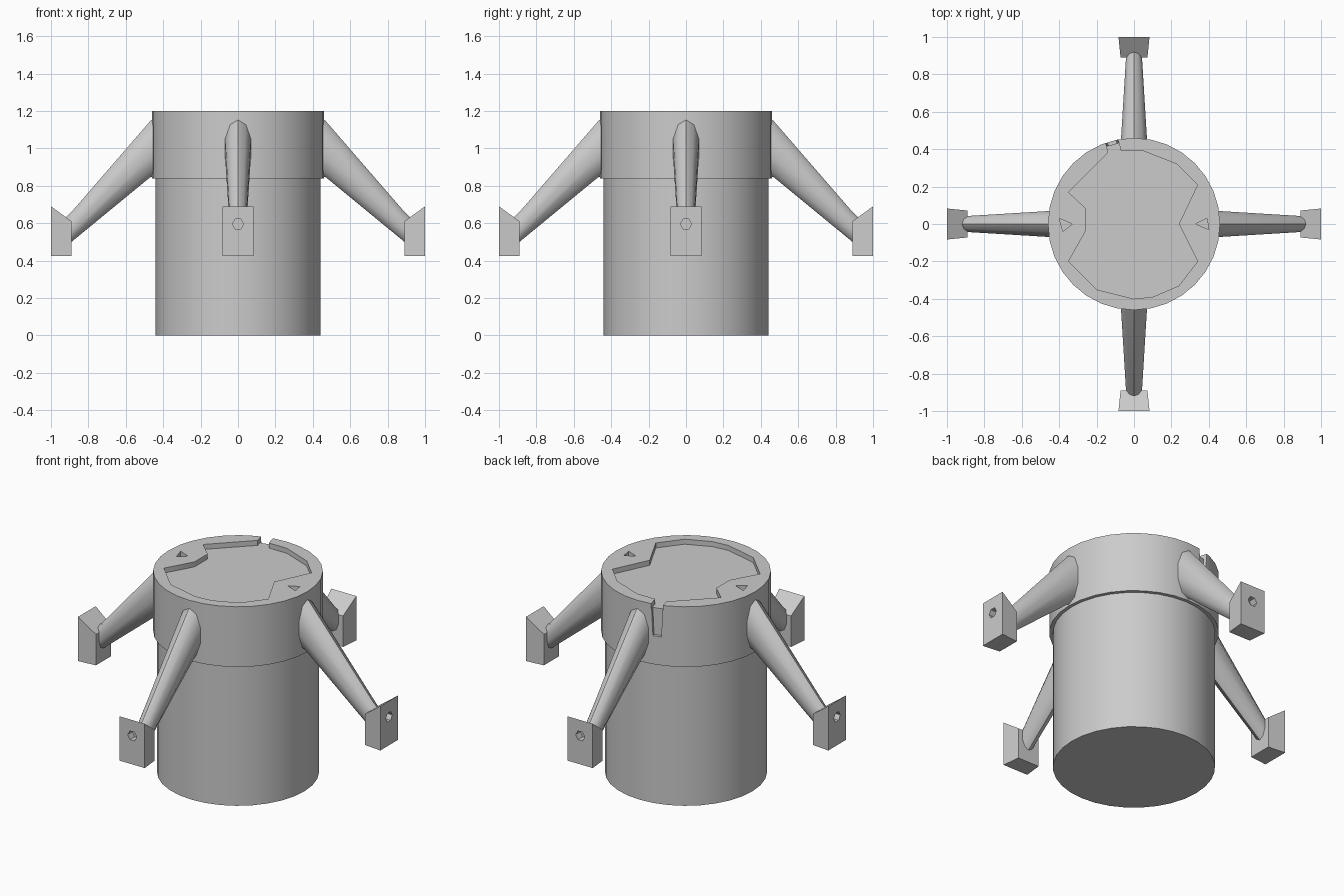
import bpy, bmesh
from math import sin, cos, pi, radians
from mathutils import Matrix, Vector

cube = bpy.data.objects.get("Cube")
if cube:
    bpy.data.objects.remove(cube, do_unlink=True)

GREY = (0.6, 0.6, 0.6, 1)
grey = bpy.data.materials.new("plain grey")
grey.use_nodes = True
grey.diffuse_color = GREY
grey.node_tree.nodes["Principled BSDF"].inputs["Base Color"].default_value = GREY


def loft(name, rings):
    """Join matching rings of points into a closed solid."""
    bm = bmesh.new()
    loops = [[bm.verts.new(p) for p in ring] for ring in rings]
    n = len(loops[0])
    for a, b in zip(loops, loops[1:]):
        for i in range(n):
            j = (i + 1) % n
            bm.faces.new((a[i], a[j], b[j], b[i]))
    bm.faces.new(loops[0])
    bm.faces.new(loops[-1])
    bmesh.ops.recalc_face_normals(bm, faces=bm.faces)
    mesh = bpy.data.meshes.new(name)
    bm.to_mesh(mesh)
    bm.free()
    mesh.materials.append(grey)
    obj = bpy.data.objects.new(name, mesh)
    bpy.context.collection.objects.link(obj)
    return obj


def prism(name, outline, low, high):
    return loft(name, [[(x, y, z) for x, y in outline] for z in (low, high)])


def circle(radius, sides):
    return [(radius * cos(2 * pi * i / sides), radius * sin(2 * pi * i / sides))
            for i in range(sides)]


def activate(obj):
    bpy.ops.object.select_all(action='DESELECT')
    obj.select_set(True)
    bpy.context.view_layer.objects.active = obj


def cut(obj, cutter):
    cutter.hide_render = True
    mod = obj.modifiers.new("cut", 'BOOLEAN')
    mod.operation = 'DIFFERENCE'
    mod.solver = 'EXACT'
    mod.object = cutter
    activate(obj)
    bpy.ops.object.modifier_apply(modifier=mod.name)
    bpy.data.objects.remove(cutter, do_unlink=True)


def smooth(obj, angle=30):
    activate(obj)
    bpy.ops.object.shade_smooth_by_angle(angle=radians(angle))


# Main drum and wider collar
body = prism("body", circle(0.44, 32), 0, 0.9)
smooth(body)
collar = prism("collar", circle(0.46, 32), 0.84, 1.2)

# Shallow recess in the top with two inward teeth
FLOOR, ABOVE = 1.17, 1.3
recess = [(0.34, -0.2), (0.24, 0), (0.34, 0.21), (0.23, 0.32), (0.05, 0.39),
          (-0.13, 0.39), (-0.35, 0.17), (-0.26, 0.085), (-0.26, -0.04),
          (-0.35, -0.2), (-0.2, -0.35), (0, -0.4), (0.1, -0.39), (0.24, -0.33)]
cut(collar, prism("recess_cutter", recess, FLOOR, ABOVE))

# Small pointed marks in the teeth
marks = ([(0.33, 0), (0.4, -0.03), (0.39, 0.03)],
         [(-0.4, 0.03), (-0.38, -0.04), (-0.33, 0)])
for mark in marks:
    cut(collar, prism("mark_cutter", mark, FLOOR, ABOVE))

# Gap through the rim and tapered slot down the collar
turn = Matrix.Rotation(radians(105), 3, 'Z')


def slot_ring(inner, z, half):
    return [turn @ Vector(p) for p in ((inner, -half, z), (0.5, -half, z),
                                       (0.5, half, z), (inner, half, z))]


cut(collar, loft("gap_cutter", [slot_ring(0.35, FLOOR, 0.034),
                               slot_ring(0.35, ABOVE, 0.034)]))
cut(collar, loft("slot_cutter", [slot_ring(0.44, 1.01, 0.024),
                                slot_ring(0.44, ABOVE, 0.037)]))
smooth(collar)

# Four sloping arms: (reach, bottom, top, half width)
ARM = [(0.41, 0.86, 1.19, 0.072), (0.47, 0.845, 1.145, 0.072),
       (0.89, 0.5, 0.66, 0.045), (0.95, 0.47, 0.6, 0.036)]


def arm_ring(reach, low, high, half, sides=10):
    mid, tall = (low + high) / 2, (high - low) / 2
    return [(reach, half * sin(2 * pi * i / sides), mid + tall * cos(2 * pi * i / sides))
            for i in range(sides)]


def foot_ring(y_sign):
    return [(0.89, y_sign * 0.072, 0.425), (1, y_sign * 0.083, 0.425),
            (1, y_sign * 0.083, 0.69), (0.89, y_sign * 0.072, 0.61)]


for k, side in enumerate(("left", "back", "right", "front")):
    spin = Matrix.Rotation(k * pi / 2, 4, 'Z')
    arm = loft(side + "_arm", [arm_ring(*s) for s in ARM])
    foot = loft(side + "_foot", [foot_ring(-1), foot_ring(1)])
    # Six-sided socket in the outer face of the foot
    hole = [[(x, a, b + 0.595) for a, b in circle(0.03, 6)] for x in (0.955, 1.1)]
    cut(foot, loft("hole_cutter", hole))
    smooth(arm, 40)
    for part in (arm, foot):
        part.data.transform(spin)
